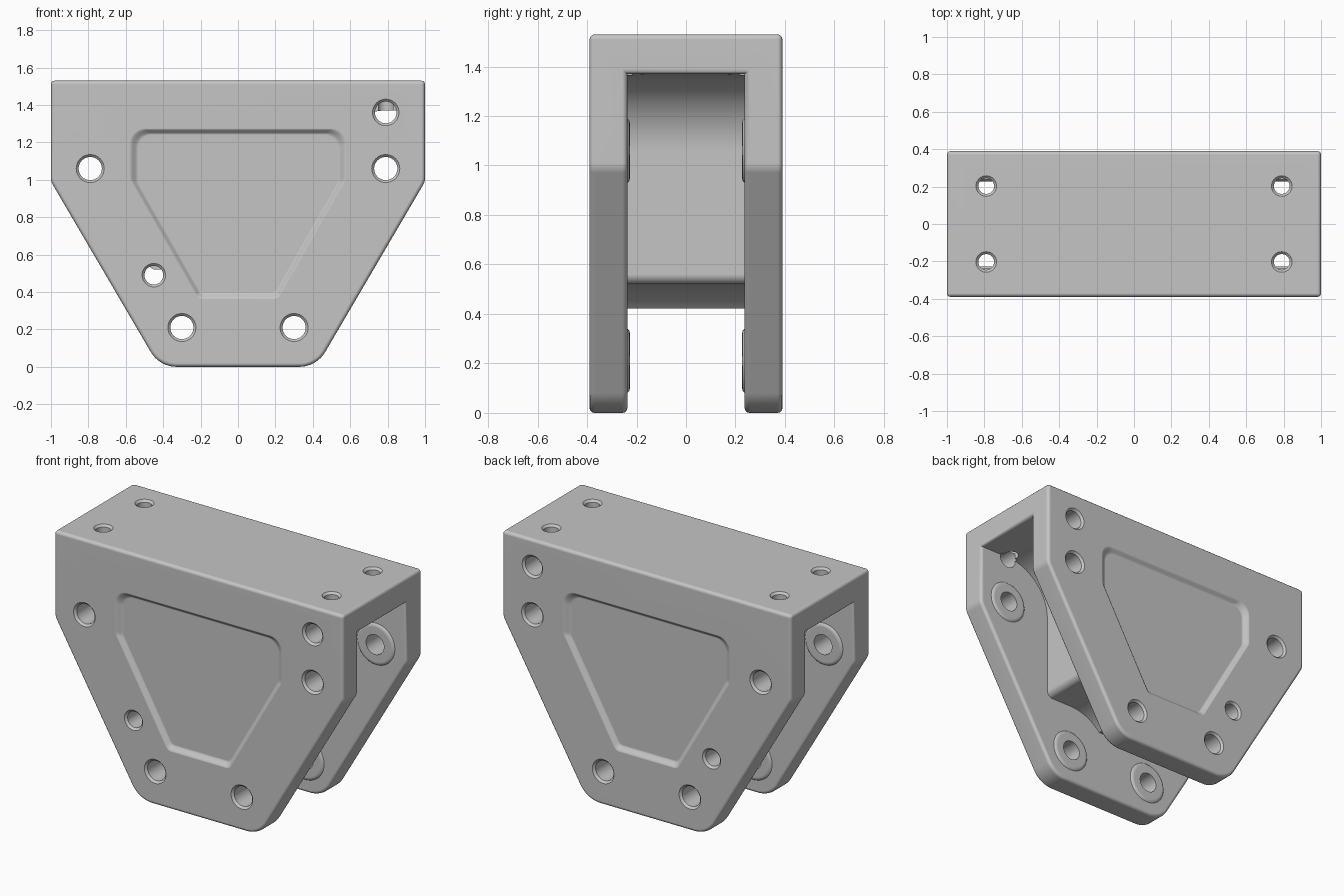
import bpy, bmesh
from math import sin, cos, pi, radians, acos
from mathutils import Vector

cube = bpy.data.objects.get("Cube")
if cube:
    bpy.data.objects.remove(cube)

HALF, INNER, TOP, WEB = 0.39, 0.237, 1.53, 1.37   # half depth, gap half depth, heights
WHEEL = 0.31                                     # clearance radius around each axle
AXLES = [(sx * x, z) for x, z in ((0.79, 1.06), (0.30, 0.21)) for sx in (1, -1)]

grey = bpy.data.materials.new("satin grey")
grey.use_nodes = True
grey.diffuse_color = (0.56, 0.56, 0.56, 1)
grey.node_tree.nodes["Principled BSDF"].inputs["Base Color"].default_value = grey.diffuse_color


def add_loft(bm, rings):
    """Skin a closed solid through rings of points."""
    loops = [[bm.verts.new(p) for p in ring] for ring in rings]
    n = len(loops[0])
    for a, b in zip(loops, loops[1:]):
        for i in range(n):
            j = (i + 1) % n
            bm.faces.new((a[i], a[j], b[j], b[i]))
    bm.faces.new(loops[0])
    bm.faces.new(loops[-1])


def to_object(bm, name):
    bmesh.ops.recalc_face_normals(bm, faces=bm.faces)
    mesh = bpy.data.meshes.new(name)
    bm.to_mesh(mesh)
    bm.free()
    obj = bpy.data.objects.new(name, mesh)
    bpy.context.collection.objects.link(obj)
    return obj


def rounded(corners, steps=8):
    """Polygon from (x, z, radius) corners with filleted corners."""
    out = []
    for i, (x, z, r) in enumerate(corners):
        p = Vector((x, z))
        if r == 0:
            out.append(p)
            continue
        a = (Vector(corners[i - 1][:2]) - p).normalized()
        b = (Vector(corners[(i + 1) % len(corners)][:2]) - p).normalized()
        half = acos(max(-1, min(1, a.dot(b)))) / 2
        centre = p + (a + b).normalized() * (r / sin(half))
        start = p + a * (r * cos(half) / sin(half)) - centre
        end = p + b * (r * cos(half) / sin(half)) - centre
        for k in range(steps + 1):
            out.append(centre + start.lerp(end, k / steps).normalized() * r)
    return out


def arc(cx, cz, r, a0, a1, steps=20):
    return [Vector((cx + r * cos(a0 + (a1 - a0) * k / steps),
                    cz + r * sin(a0 + (a1 - a0) * k / steps))) for k in range(steps + 1)]


def at_y(profile, y):
    return [(p.x, y, p.y) for p in profile]


def mirrored(half):
    return half + [(-x, z, r) for x, z, r in reversed(half)]


def add_turned(bm, origin, axis, profile, sides=40):
    """Solid of revolution: profile holds (distance along axis, radius)."""
    axis, origin = Vector(axis), Vector(origin)
    u = axis.orthogonal().normalized()
    v = axis.cross(u)
    add_loft(bm, [[origin + axis * d + (u * cos(t) + v * sin(t)) * r
                   for t in (2 * pi * k / sides for k in range(sides))]
                  for d, r in profile])


def combine(target, tool, operation):
    mod = target.modifiers.new("combine", "BOOLEAN")
    mod.operation, mod.solver, mod.object = operation, "EXACT", tool
    bpy.context.view_layer.objects.active = target
    bpy.ops.object.modifier_apply(modifier=mod.name)
    bpy.data.objects.remove(tool)


# Solid bracket body
outline = rounded(mirrored([(1, TOP, 0), (1, 0.99, 0.08), (0.42, 0, 0.16)]))
bm = bmesh.new()
add_loft(bm, [at_y(outline, -HALF), at_y(outline, HALF)])
body = to_object(bm, "bracket_body")

# Gap between the side plates, leaving the top web and the scalloped core
half = [Vector((1.2, WEB))] + arc(0.79, 1.06, WHEEL, pi / 2, pi)
half += rounded([(0.48, 1.0, 0), (0.48, 0.52, 0.04), (0.35, 0.52, 0)])[1:-1]
half += arc(0.30, 0.21, WHEEL, pi / 2, radians(137))
gap = half + [Vector((-p.x, p.y)) for p in reversed(half)]
gap += [Vector((-1.2, -0.2)), Vector((1.2, -0.2))]
bm = bmesh.new()
add_loft(bm, [at_y(gap, -INNER), at_y(gap, INNER)])
combine(body, to_object(bm, "gap_cutter"), "DIFFERENCE")

# Rounded outer edges
bm = bmesh.new()
bm.from_mesh(body.data)
bmesh.ops.remove_doubles(bm, verts=bm.verts, dist=0.0001)
edges = []
for e in bm.edges:
    mid = (e.verts[0].co + e.verts[1].co) / 2
    in_core = abs(mid.x) < 0.6 and abs(mid.y) < 0.2 and mid.z > 0.3
    if len(e.link_faces) == 2 and e.calc_face_angle_signed() > 0.6 and not in_core:
        edges.append(e)
bmesh.ops.bevel(bm, geom=edges, offset=0.02, segments=3, profile=0.5,
                affect="EDGES", clamp_overlap=True)
bm.to_mesh(body.data)
bm.free()

# Raised axle bosses on the inner faces
bm = bmesh.new()
for x, z in AXLES:
    for s in (1, -1):
        add_turned(bm, (x, s * INNER, z), (0, -s, 0),
                   [(-0.03, 0.13), (0.0, 0.13), (0.008, 0.122), (0.011, 0.108)])
combine(body, to_object(bm, "axle_bosses"), "UNION")

# Soft shallow pocket on each outer face
pocket = rounded(mirrored([(0.58, 1.275, 0.08), (0.58, 1.0, 0.06), (0.215, 0.36, 0.04)]))
centre = Vector((0, 0.85))
bm = bmesh.new()
for s in (1, -1):
    rings = [at_y(pocket, s * (HALF + 0.02))]
    for k in range(7):
        t = k / 6
        depth = 0.025 * t * t * (3 - 2 * t) - 0.0004
        rings.append(at_y([centre + (p - centre) * (1 - 0.08 * t) for p in pocket],
                          s * (HALF - depth)))
    add_loft(bm, rings)
combine(body, to_object(bm, "pocket_cutters"), "DIFFERENCE")


def hole(r, depth, chamfer=0.013):
    return [(-0.02, r + chamfer), (0, r + chamfer), (chamfer, r), (depth, r)]


# Chamfered holes through both side plates
bm = bmesh.new()
for x, z, r in [(x, z, 0.062) for x, z in AXLES] + [(0.79, 1.36, 0.058), (-0.45, 0.49, 0.05)]:
    for s in (1, -1):
        add_turned(bm, (x, s * HALF, z), (0, -s, 0), hole(r, 0.172))
combine(body, to_object(bm, "side_hole_cutters"), "DIFFERENCE")

# Mounting holes in the top web
bm = bmesh.new()
for x in (-0.79, 0.79):
    for y in (-0.203, 0.203):
        add_turned(bm, (x, y, TOP), (0, 0, -1), hole(0.042, 0.168))
combine(body, to_object(bm, "top_hole_cutters"), "DIFFERENCE")

# Finish
body.data.materials.clear()
body.data.materials.append(grey)
for poly in body.data.polygons:
    poly.material_index = 0
bpy.ops.object.select_all(action="DESELECT")
body.select_set(True)
bpy.context.view_layer.objects.active = body
bpy.ops.object.shade_smooth_by_angle(angle=radians(35))
weighted = body.modifiers.new("even shading", "WEIGHTED_NORMAL")
weighted.keep_sharp = True
